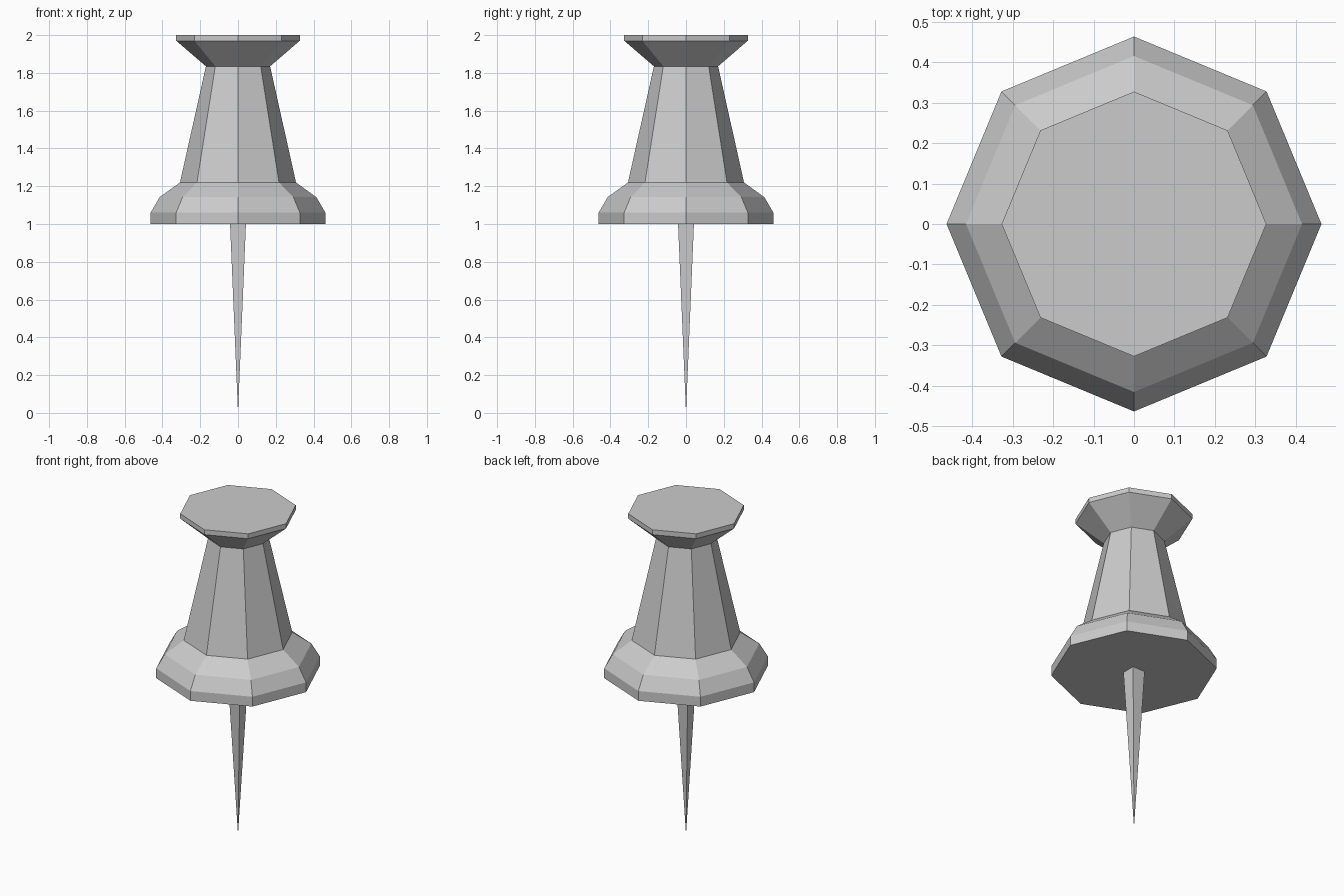
import bpy, bmesh
from math import cos, sin, pi

if "Cube" in bpy.data.objects:
    bpy.data.objects.remove(bpy.data.objects["Cube"])


def lathe(name, profile, sides, turn=0.0):
    """Stack flat-faced rings of (radius, z); a zero radius becomes a point."""
    bm = bmesh.new()
    rings = []
    for r, z in profile:
        count = sides if r > 0 else 1
        rings.append([bm.verts.new((r * cos(turn + 2 * pi * i / sides),
                                    r * sin(turn + 2 * pi * i / sides), z))
                      for i in range(count)])
    for low, high in zip(rings, rings[1:]):
        for i in range(sides):
            j = (i + 1) % sides
            if len(low) == 1:
                bm.faces.new((low[0], high[j], high[i]))
            else:
                bm.faces.new((low[i], low[j], high[j], high[i]))
    for ring in (rings[0], rings[-1]):
        if len(ring) > 1:
            bm.faces.new(ring)
    bmesh.ops.recalc_face_normals(bm, faces=bm.faces[:])
    mesh = bpy.data.meshes.new(name)
    bm.to_mesh(mesh)
    bm.free()
    obj = bpy.data.objects.new(name, mesh)
    bpy.context.collection.objects.link(obj)
    return obj


# Octagonal handle: flared collar, tapered grip and flat head
lathe("handle", [(0.463, 1.0), (0.463, 1.06), (0.415, 1.142), (0.307, 1.22),
                 (0.17, 1.835), (0.327, 1.97), (0.327, 2.0)], 8)

# Four-sided needle tapering to a point
lathe("needle", [(0.0, 0.0), (0.042 * 2 ** 0.5, 1.0)], 4, pi / 4)
